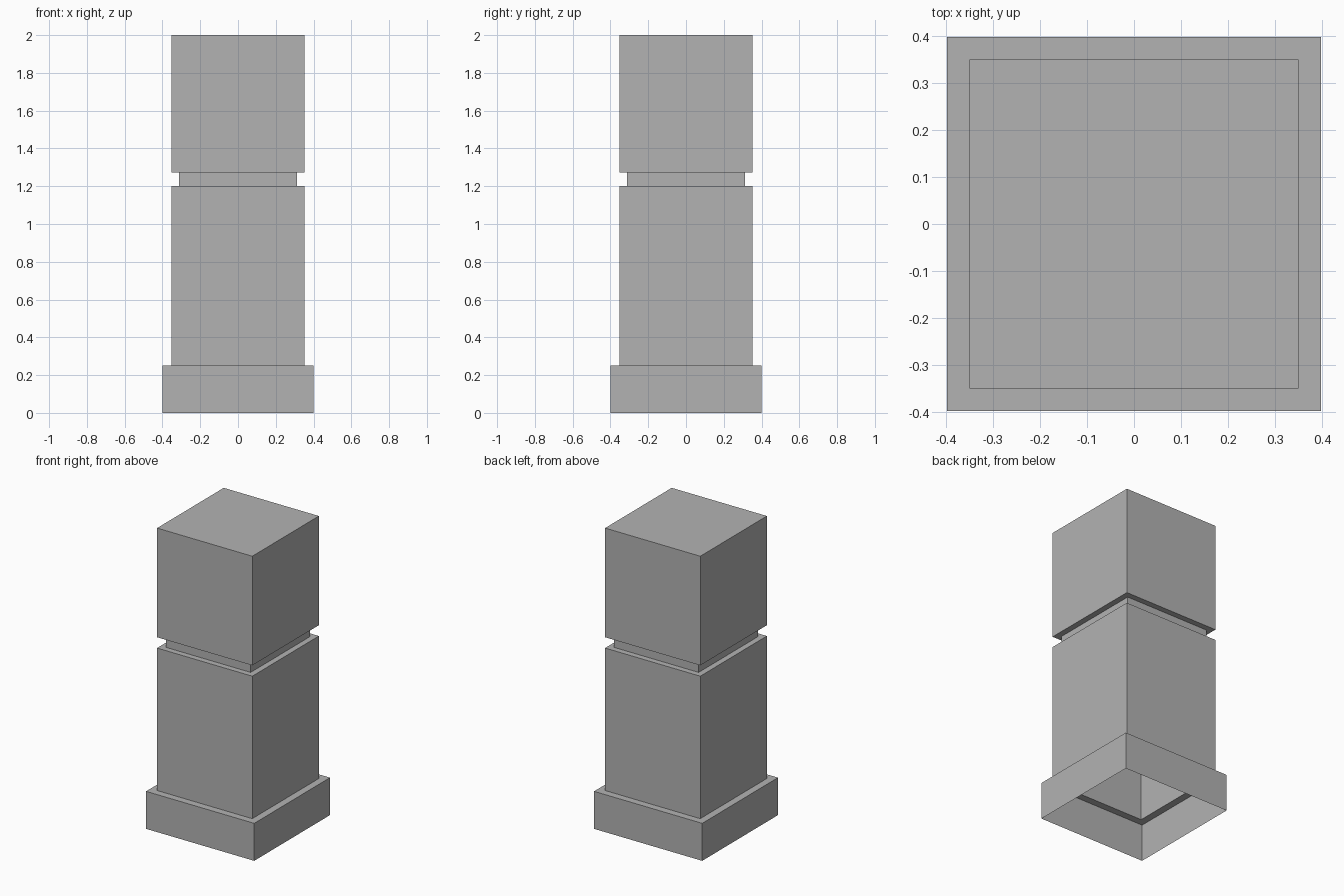
import bpy
import bmesh

cube = bpy.data.objects.get("Cube")
if cube:
    bpy.data.objects.remove(cube, do_unlink=True)

grey = bpy.data.materials.new("stone grey")
grey.use_nodes = True
colour = (0.45, 0.45, 0.45, 1)
grey.diffuse_color = colour
grey.node_tree.nodes["Principled BSDF"].inputs["Base Color"].default_value = colour


def square_shell(name, profile, closed_top=False):
    """Thin square shell through (half width, height) steps, open below."""
    bm = bmesh.new()
    rings = [[bm.verts.new((sx * w, sy * w, z))
              for sx, sy in ((-1, -1), (1, -1), (1, 1), (-1, 1))]
             for w, z in profile]
    for low, high in zip(rings, rings[1:]):
        for i in range(4):
            j = (i + 1) % 4
            bm.faces.new((low[i], low[j], high[j], high[i]))
    if closed_top:
        bm.faces.new(rings[-1])
    mesh = bpy.data.meshes.new(name)
    bm.to_mesh(mesh)
    bm.free()
    mesh.materials.append(grey)
    obj = bpy.data.objects.new(name, mesh)
    bpy.context.collection.objects.link(obj)
    return obj


BASE, BODY, NECK = 0.399, 0.351, 0.312

# Hollow plinth with the ledge around the shaft
square_shell("plinth", [(BASE, 0), (BASE, 0.25), (BODY, 0.25)])
# Shaft with its top ledge
square_shell("shaft", [(BODY, 0.25), (BODY, 1.2), (NECK, 1.2)])
# Recessed neck
square_shell("neck", [(NECK, 1.2), (NECK, 1.272)])
# Cap block, closed on top
square_shell("cap", [(NECK, 1.272), (BODY, 1.272), (BODY, 2)], closed_top=True)
